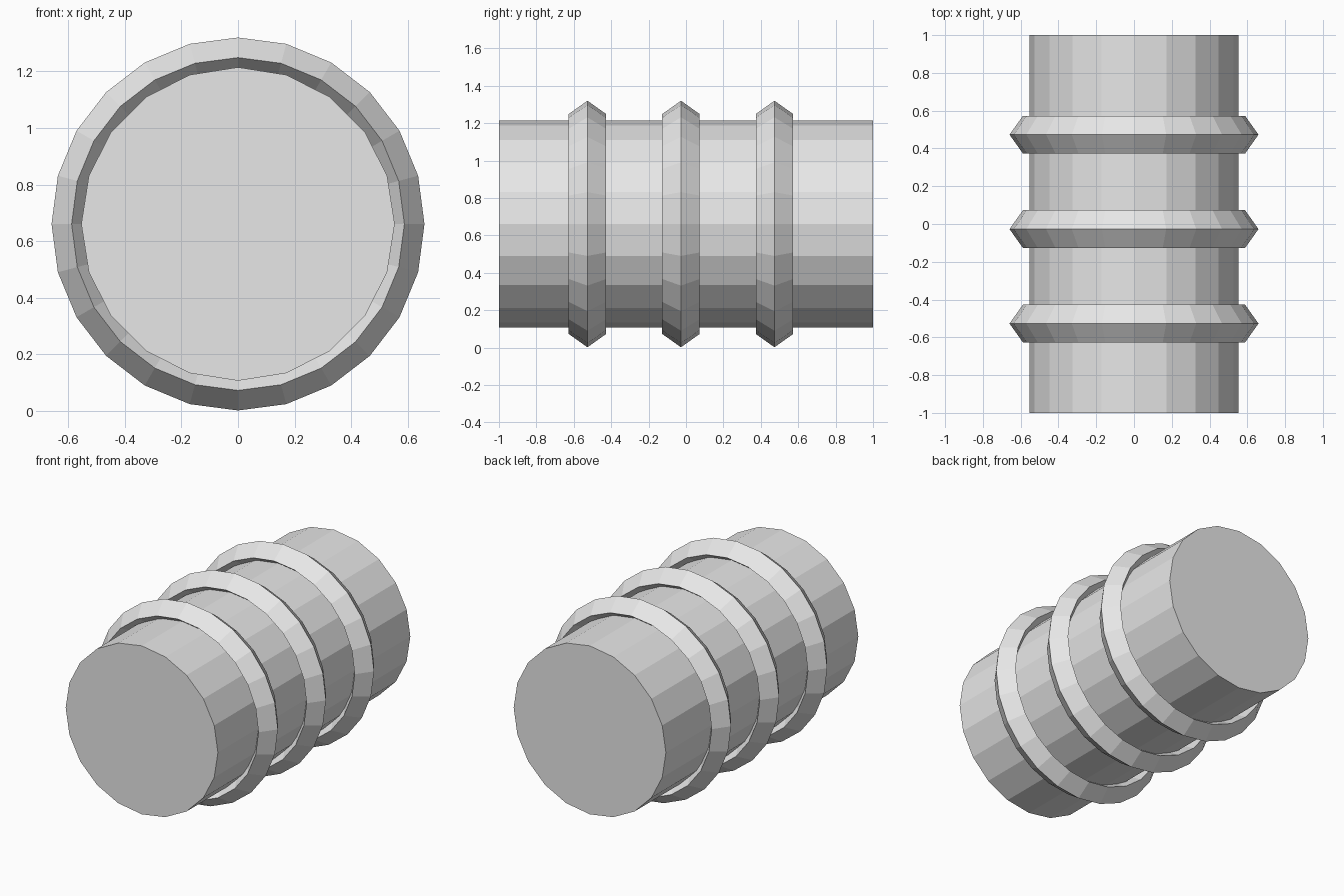
import bpy
import math

cube = bpy.data.objects.get("Cube")
if cube:
    bpy.data.objects.remove(cube, do_unlink=True)

AXIS_Z = 0.661           # height of the barrel's axis
ALONG_Y = (math.pi / 2, 0, 0)

# Plain light grey for every part
grey = bpy.data.materials.new("light_grey")
grey.use_nodes = True
grey.diffuse_color = (0.8, 0.8, 0.8, 1)
grey.node_tree.nodes["Principled BSDF"].inputs["Base Color"].default_value = (0.8, 0.8, 0.8, 1)


def finish(name):
    obj = bpy.context.object
    obj.name = name
    obj.data.materials.append(grey)
    bpy.ops.object.transform_apply(location=False, rotation=True, scale=True)
    bpy.ops.object.shade_flat()
    return obj


# Barrel body lying along y
bpy.ops.mesh.primitive_cylinder_add(vertices=20, radius=0.554, depth=2,
                                    location=(0, 0, AXIS_Z), rotation=ALONG_Y)
finish("barrel_body")

# Three diamond-section hoops, partly sunk into the body
for name, y in (("front_hoop", -0.527), ("middle_hoop", -0.027), ("back_hoop", 0.473)):
    bpy.ops.mesh.primitive_torus_add(major_segments=24, minor_segments=4,
                                     major_radius=0.588, minor_radius=0.071,
                                     location=(0, y, AXIS_Z), rotation=ALONG_Y)
    bpy.context.object.scale.z = 0.1 / 0.071
    finish(name)
